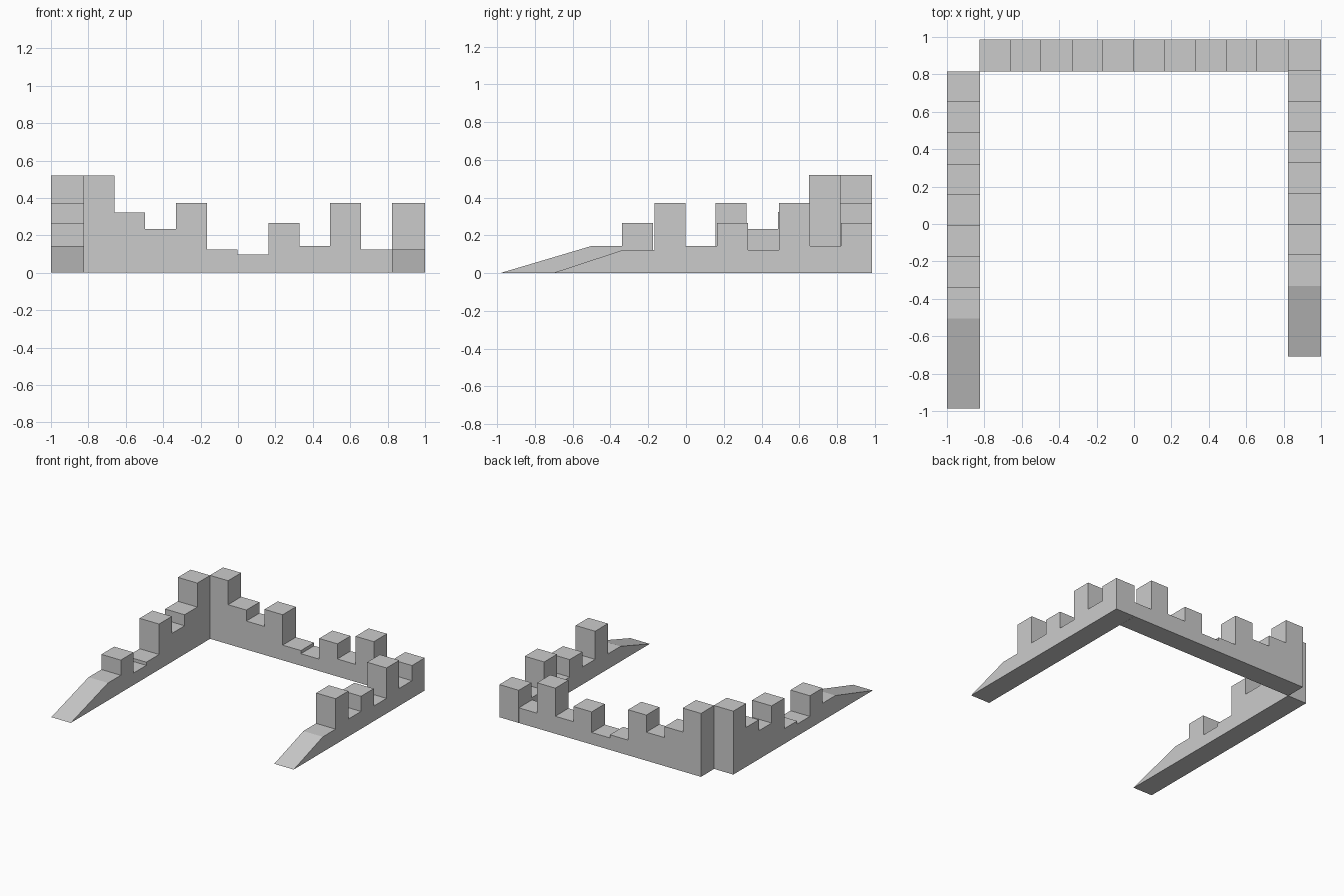
import bpy
import bmesh

if "Cube" in bpy.data.objects:
    bpy.data.objects.remove(bpy.data.objects["Cube"])

THICK = 0.176
# Step heights, listed from the wall's far end
FALLING = [0.519, 0.323, 0.233, 0.373, 0.124, 0.098, 0.267, 0.143]
REPEAT = [0.267, 0.143, 0.373, 0.124]


def stepped_profile(start, end, heights, ramp_end=None):
    """Side outline (distance, z): equal steps, then an optional ramp to the ground."""
    step = (end - start) / len(heights)
    pts = [(start, 0.0)]
    for i, h in enumerate(heights):
        pts += [(start + i * step, h), (start + (i + 1) * step, h)]
    pts.append((end if ramp_end is None else ramp_end, 0.0))
    return pts


def wall(name, profile, place, offset):
    """Extrude the outline into a solid wall."""
    bm = bmesh.new()
    face = bm.faces.new([bm.verts.new(place(d, z)) for d, z in profile])
    moved = bmesh.ops.extrude_face_region(bm, geom=[face])["geom"]
    bmesh.ops.translate(bm, vec=offset,
                        verts=[v for v in moved if isinstance(v, bmesh.types.BMVert)])
    bmesh.ops.recalc_face_normals(bm, faces=bm.faces)
    mesh = bpy.data.meshes.new(name)
    bm.to_mesh(mesh)
    bm.free()
    obj = bpy.data.objects.new(name, mesh)
    bpy.context.collection.objects.link(obj)
    return obj


# Left wall, stepping down towards the front ramp
wall("left_wall", stepped_profile(0.816, -0.504, FALLING, -0.986),
     lambda d, z: (-1.0, d, z), (THICK, 0, 0))

# Right wall, with evenly repeated battlements and a front ramp
wall("right_wall", stepped_profile(0.986, -0.331, REPEAT * 2, -0.708),
     lambda d, z: (1.0 - THICK, d, z), (THICK, 0, 0))

# Back wall between the corners
wall("back_wall", stepped_profile(-0.826, 0.823, FALLING + REPEAT[2:]),
     lambda d, z: (d, 0.816, z), (0, 0.17, 0))
